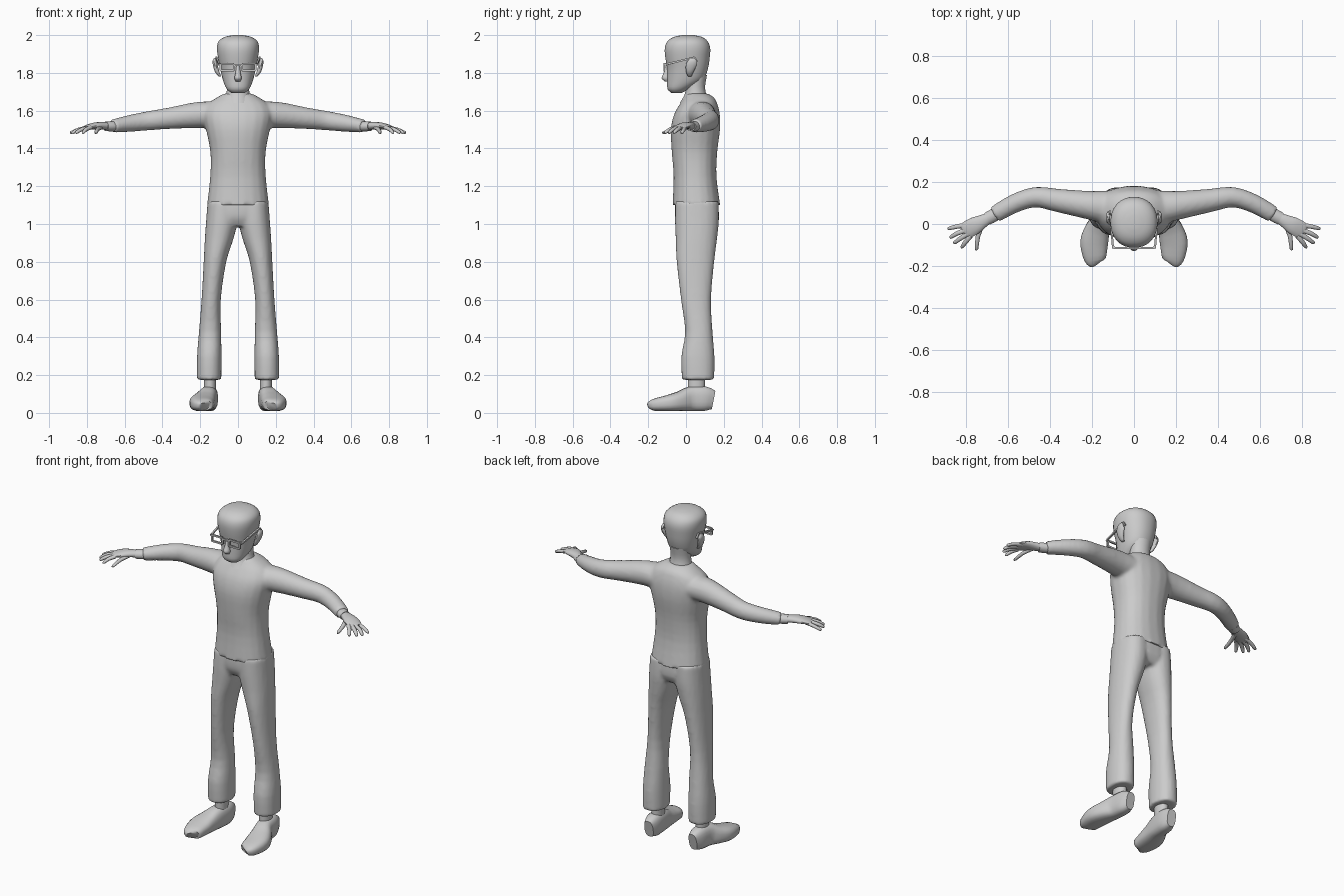
import bpy, bmesh, math
from mathutils import Vector

cube = bpy.data.objects.get("Cube")
if cube:
    bpy.data.objects.remove(cube, do_unlink=True)

grey = bpy.data.materials.new("plain grey")
grey.use_nodes = True
grey.diffuse_color = (0.6, 0.6, 0.6, 1)
grey.node_tree.nodes["Principled BSDF"].inputs["Base Color"].default_value = (0.6, 0.6, 0.6, 1)


def spline(rows, steps):
    """Catmull-Rom interpolation of section rows (x, y, z, half width, half depth)."""
    rows = [Vector(r) for r in rows]
    out = []
    for i in range(len(rows) - 1):
        p1, p2 = rows[i], rows[i + 1]
        p0, p3 = rows[max(i - 1, 0)], rows[min(i + 2, len(rows) - 1)]
        for k in range(steps):
            t = k / steps
            m1, m2 = (p2 - p0) / 2, (p3 - p1) / 2
            out.append(p1 + m1 * t + (3 * (p2 - p1) - 2 * m1 - m2) * t ** 2
                       + (2 * (p1 - p2) + m1 + m2) * t ** 3)
    return out + [rows[-1]]


def loft(bm, rows, sides=20, steps=3, level=False, power=2.0):
    """Closed tube through sections; level keeps every ring horizontal."""
    rows = spline(rows, steps)
    rings = []
    for i, r in enumerate(rows):
        mid = Vector(r[:3])
        if level:
            a, b = Vector((1, 0, 0)), Vector((0, 1, 0))
        else:
            t = (Vector(rows[min(i + 1, len(rows) - 1)][:3]) - Vector(rows[max(i - 1, 0)][:3])).normalized()
            up = Vector((0, 1, 0)) if abs(t.z) > 0.9 else Vector((0, 0, 1))
            a = t.cross(up).normalized()
            b = a.cross(t)
        ring = []
        for k in range(sides):
            u = math.tau * (k + 0.5) / sides
            c, s = math.cos(u), math.sin(u)
            c = math.copysign(abs(c) ** (2 / power), c)
            s = math.copysign(abs(s) ** (2 / power), s)
            ring.append(bm.verts.new(mid + a * c * r[3] + b * s * r[4]))
        rings.append(ring)
    for lo, hi in zip(rings, rings[1:]):
        for k in range(sides):
            j = (k + 1) % sides
            bm.faces.new((lo[k], lo[j], hi[j], hi[k]))
    bm.faces.new(rings[0][::-1])
    bm.faces.new(rings[-1])


def finish(name, bm, fuse=False, angle=50):
    bmesh.ops.recalc_face_normals(bm, faces=bm.faces)
    mesh = bpy.data.meshes.new(name)
    bm.to_mesh(mesh)
    bm.free()
    mesh.materials.append(grey)
    ob = bpy.data.objects.new(name, mesh)
    bpy.context.collection.objects.link(ob)
    bpy.ops.object.select_all(action="DESELECT")
    ob.select_set(True)
    bpy.context.view_layer.objects.active = ob
    if fuse:  # blend overlapping tubes into one garment
        remesh = ob.modifiers.new("fuse", "REMESH")
        remesh.mode = "VOXEL"
        remesh.voxel_size = 0.01
        remesh.use_smooth_shade = True
        smooth = ob.modifiers.new("soften", "SMOOTH")
        smooth.factor = 0.5
        smooth.iterations = 5
    else:
        bpy.ops.object.shade_smooth_by_angle(angle=math.radians(angle))
    return ob


def flip(rows, side):
    return [(r[0] * side, *r[1:]) for r in rows]


def part(name, rows, **kw):
    bm = bmesh.new()
    loft(bm, rows, **kw)
    return finish(name, bm)


# Sweater: torso and two sleeves
torso = [(0, .055, 1.1, .165, .127), (0, .048, 1.25, .148, .114), (0, .045, 1.38, .147, .121),
         (0, .05, 1.5, .17, .131), (0, .058, 1.58, .183, .122), (0, .067, 1.635, .16, .1),
         (0, .07, 1.668, .115, .08), (0, .06, 1.69, .075, .058)]
sleeve = [(.07, .075, 1.575, .09, .07), (.2, .088, 1.578, .07, .07), (.36, .112, 1.56, .056, .057),
          (.47, .128, 1.547, .049, .051), (.57, .098, 1.533, .045, .045), (.665, .045, 1.518, .041, .035)]
bm = bmesh.new()
loft(bm, torso, level=True, power=2.3)
for s in (1, -1):
    loft(bm, flip(sleeve, s))
finish("sweater", bm, fuse=True)

# Trousers: hips and two legs
leg = [(.153, .064, .175, .065, .086), (.152, .063, .3, .065, .088), (.148, .068, .43, .059, .073),
       (.142, .053, .6, .051, .08), (.122, .05, .8, .06, .1), (.1, .055, .92, .076, .11),
       (.085, .058, 1.02, .084, .117), (.082, .058, 1.12, .08, .115)]
bm = bmesh.new()
loft(bm, [(0, .058, .99, .15, .09), (0, .058, 1.04, .166, .115), (0, .056, 1.12, .16, .115)],
     level=True, power=2.4)
for s in (1, -1):
    loft(bm, flip(leg, s), level=True, power=2.2)
finish("trousers", bm, fuse=True)

# Head and neck
part("head", [(0, -.05, 1.694, .035, .028), (0, -.04, 1.715, .06, .058), (0, -.005, 1.76, .08, .095),
              (0, .008, 1.82, .094, .108), (0, .008, 1.88, .106, .118), (0, .008, 1.93, .112, .121),
              (0, .008, 1.966, .104, .108), (0, .01, 1.99, .072, .076), (0, .01, 2.0, .025, .03)],
     level=True, power=2.2, sides=28)
part("neck", [(0, .045, 1.64, .08, .08), (0, .05, 1.685, .064, .058), (0, .05, 1.73, .058, .052),
              (0, .06, 1.79, .06, .052)], level=True)
part("nose", [(0, -.095, 1.845, .008, .01), (0, -.103, 1.8, .014, .016), (0, -.107, 1.772, .02, .023),
              (0, -.1, 1.755, .012, .012)], level=True, sides=12)

# Glasses: rims, bridge and temples
bm = bmesh.new()
low, high, y = 1.812, 1.848, -.115


def bar(a, b, r=.005):
    loft(bm, [(*a, r, r), (*b, r, r)], sides=4, steps=1, power=20)


bar((-.025, y, high - .006), (.025, y, high - .006))
for s in (1, -1):
    near, far = .022 * s, .092 * s
    for z in (low, high):
        bar((near, y, z), (far, y, z))
    for x in (near, far):
        bar((x, y, low), (x, y, high))
    bar((far, y, high), (.1 * s, y + .01, high))
    bar((.1 * s, y, high - .005), (.114 * s, .045, 1.882))
    bar((.114 * s, .045, 1.882), (.114 * s, .06, 1.86))
finish("glasses", bm, angle=30)

# Finger roots, middles and tips
fingers = [((.795, -.005), (.845, -.012), (.887, -.025)), ((.795, -.028), (.845, -.045), (.878, -.066)),
           ((.79, -.045), (.83, -.07), (.86, -.092)), ((.78, -.058), (.805, -.087), (.825, -.112)),
           ((.725, -.005), (.745, -.06), (.757, -.12))]

for s, side in ((1, "left"), (-1, "right")):
    part(side + "_ear", flip([(.096, .02, 1.782, .007, .01), (.11, .02, 1.805, .012, .02),
                              (.12, .028, 1.84, .013, .03), (.124, .033, 1.865, .01, .024),
                              (.122, .033, 1.88, .004, .01)], s), level=True, sides=12)

    # Wrist band, palm and fingers
    part(side + "_cuff", flip([(.64, .06, 1.518, .03, .027), (.672, .04, 1.517, .032, .027),
                               (.7, .025, 1.517, .031, .025)], s), sides=16)
    bm = bmesh.new()
    loft(bm, flip([(.68, .035, 1.517, .024, .02), (.72, .014, 1.52, .032, .02),
                   (.76, -.008, 1.519, .042, .018), (.8, -.03, 1.511, .041, .012),
                   (.812, -.037, 1.508, .03, .008)], s), sides=14)
    for root, middle, tip in fingers:
        loft(bm, flip([(*root, 1.511, .013, .011), (*middle, 1.5, .0115, .01),
                       (tip[0] - .006, tip[1] + .004, 1.485, .009, .008),
                       (*tip, 1.481, .004, .004)], s), sides=8, steps=2)
    finish(side + "_hand", bm)

    # Ankle and shoe
    part(side + "_ankle", flip([(.148, .055, .1, .032, .045), (.148, .055, .2, .033, .046)], s),
         level=True, steps=1)
    part(side + "_shoe", flip([(.18, -.185, .036, .03, .02), (.186, -.168, .042, .052, .032),
                               (.19, -.09, .052, .067, .044), (.176, -.03, .062, .06, .053),
                               (.158, .025, .074, .048, .065), (.15, .1, .075, .044, .065),
                               (.147, .145, .068, .028, .05)], s), power=2.7)
